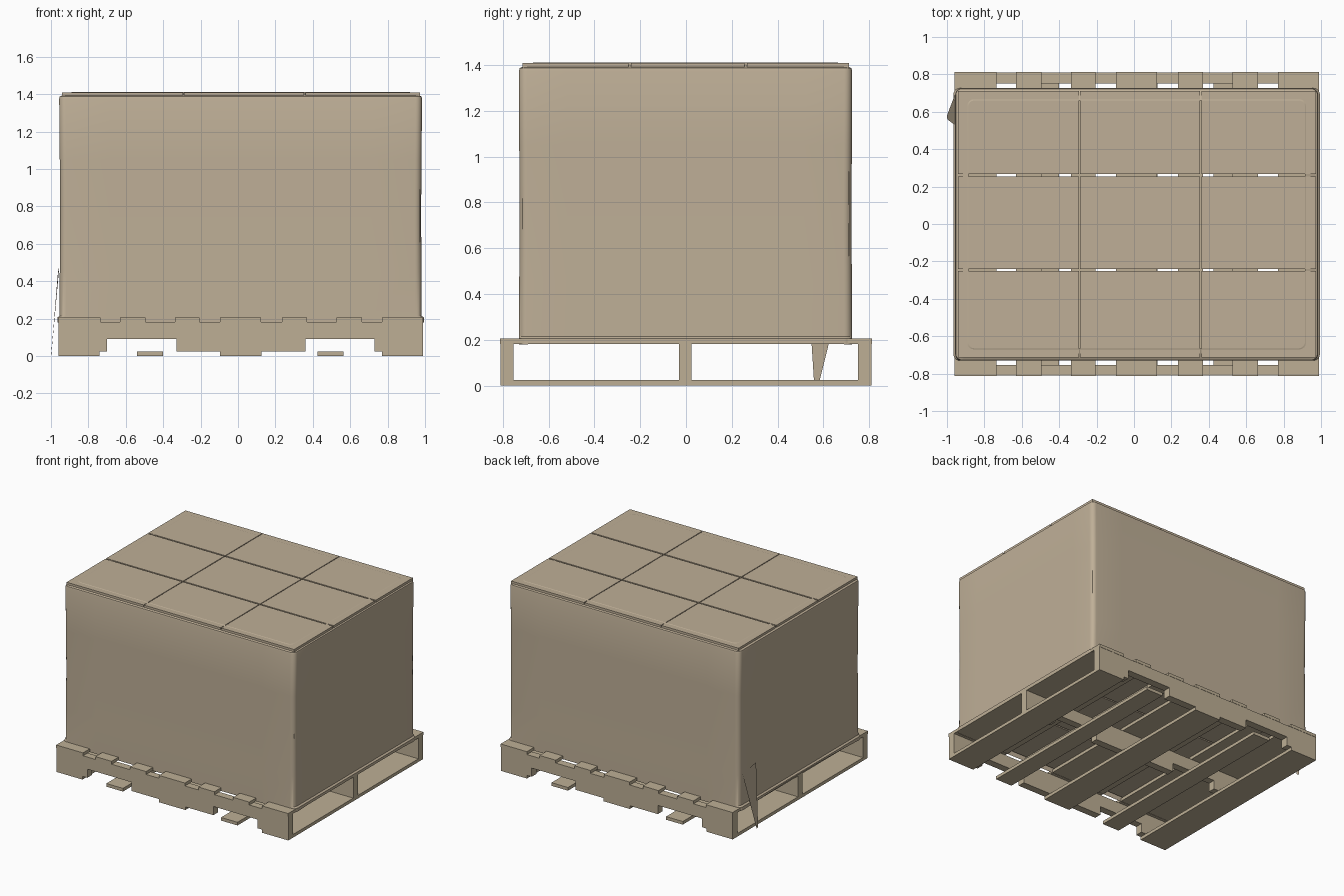
import bpy, bmesh, math

if "Cube" in bpy.data.objects:
    bpy.data.objects.remove(bpy.data.objects["Cube"])


def material(name, rgb):
    m = bpy.data.materials.new(name)
    m.diffuse_color = (*rgb, 1)
    m.use_nodes = True
    m.node_tree.nodes["Principled BSDF"].inputs["Base Color"].default_value = m.diffuse_color
    return m


wood = material("pale wood", (0.51, 0.43, 0.30))
card = material("wrapped cardboard", (0.52, 0.43, 0.31))


def finish(name, bm, mat):
    bmesh.ops.recalc_face_normals(bm, faces=bm.faces)
    mesh = bpy.data.meshes.new(name)
    bm.to_mesh(mesh)
    bm.free()
    mesh.materials.append(mat)
    ob = bpy.data.objects.new(name, mesh)
    bpy.context.collection.objects.link(ob)
    return ob


def box(name, xs, ys, zs, mat):
    bm = bmesh.new()
    bmesh.ops.create_cube(bm, size=1)
    for v in bm.verts:
        for i, (a, b) in enumerate((xs, ys, zs)):
            v.co[i] = a if v.co[i] < 0 else b
    return finish(name, bm, mat)


def stringer(name, y0, y1):
    # Notched beam: outline in x and z, extruded along y
    outline = [(-0.96, 0.024), (-0.70, 0.024), (-0.70, 0.09), (-0.33, 0.09),
               (-0.33, 0.024), (0.36, 0.024), (0.36, 0.09), (0.73, 0.09),
               (0.73, 0.024), (0.99, 0.024), (0.99, 0.182), (-0.96, 0.182)]
    bm = bmesh.new()
    face = bm.faces.new([bm.verts.new((x, y0, z)) for x, z in outline])
    out = bmesh.ops.extrude_face_region(bm, geom=[face])["geom"]
    for v in out:
        if isinstance(v, bmesh.types.BMVert):
            v.co.y = y1
    return finish(name, bm, wood)


# Pallet beams
for label, y0, y1 in (("front", -0.81, -0.755), ("middle", -0.03, 0.025), ("back", 0.752, 0.81)):
    stringer(label + "_stringer", y0, y1)

# Pallet boards, above and below the beams
deck = [(-0.96, -0.735), (-0.63, -0.495), (-0.338, -0.205), (-0.095, 0.122),
        (0.235, 0.37), (0.527, 0.663), (0.77, 0.99)]
for i, xs in enumerate(deck):
    box(f"deck_board_{i + 1}", xs, (-0.812, 0.812), (0.182, 0.205), wood)
base = [(-0.96, -0.74), (-0.54, -0.40), (-0.095, 0.125), (0.425, 0.563), (0.77, 0.99)]
for i, xs in enumerate(base):
    box(f"bottom_board_{i + 1}", xs, (-0.81, 0.81), (0, 0.024), wood)

# Cartons, three by three with narrow gaps
columns = [(-0.940, -0.294), (-0.288, 0.354), (0.360, 0.972)]
rows = [(-0.715, -0.251), (-0.240, 0.255), (0.266, 0.712)]
for i, xs in enumerate(columns):
    for j, ys in enumerate(rows):
        box(f"carton_{i + 1}_{j + 1}", xs, ys, (0.206, 1.41), card)


def rounded_loop(x0, x1, y0, y1, r, side=8, arc=6):
    # Rounded rectangle with points along the straight sides as well
    pts = []
    corners = [(x1 - r, y1 - r), (x0 + r, y1 - r), (x0 + r, y0 + r), (x1 - r, y0 + r)]
    for k, (cx, cy) in enumerate(corners):
        for s in range(arc + 1):
            a = math.pi / 2 * (k + s / arc)
            pts.append((cx + r * math.cos(a), cy + r * math.sin(a)))
        a = math.pi / 2 * (k + 1)
        nx, ny = corners[(k + 1) % 4]
        px, py = pts[-1]
        qx, qy = nx + r * math.cos(a), ny + r * math.sin(a)
        for s in range(1, side):
            t = s / side
            pts.append((px + (qx - px) * t, py + (qy - py) * t))
    return pts


# Stretch wrap: open sleeve, drawn in at mid height and folded over the top
levels = [(0.180, 0.010, 0.0), (0.206, 0.010, 0.0), (0.215, -0.002, 0.0),
          (0.45, -0.003, -0.001), (0.75, -0.005, -0.003), (1.05, -0.003, -0.001),
          (1.375, 0.0, 0.0), (1.387, -0.003, -0.003), (1.392, -0.012, -0.012),
          (1.412, -0.07, -0.065)]
bm = bmesh.new()
loops = []
for n, (z, gx, gy) in enumerate(levels):
    pts = rounded_loop(-0.956 - gx, 0.984 + gx, -0.73 - gy, 0.726 + gy, 0.035)
    lift = 0.015 if n == 0 else 0.0  # the lower hem arches upward mid side
    loops.append([bm.verts.new((x, y, z + lift * max(0, 1 - (y / 0.7) ** 2)))
                  for x, y in pts])
for a, b in zip(loops, loops[1:]):
    for i in range(len(a)):
        j = (i + 1) % len(a)
        bm.faces.new((a[i], a[j], b[j], b[i]))
wrap = finish("stretch_wrap", bm, card)
bpy.context.view_layer.objects.active = wrap
wrap.select_set(True)
bpy.ops.object.shade_smooth_by_angle(angle=math.radians(35))

# Loose tail of wrap hanging at the left side
bm = bmesh.new()
bm.faces.new([bm.verts.new(p) for p in
              ((-0.958, 0.69, 0.45), (-0.96, 0.53, 0.48), (-0.998, 0.56, 0.01), (-1.0, 0.58, 0.005))])
finish("loose_wrap_tail", bm, card)
